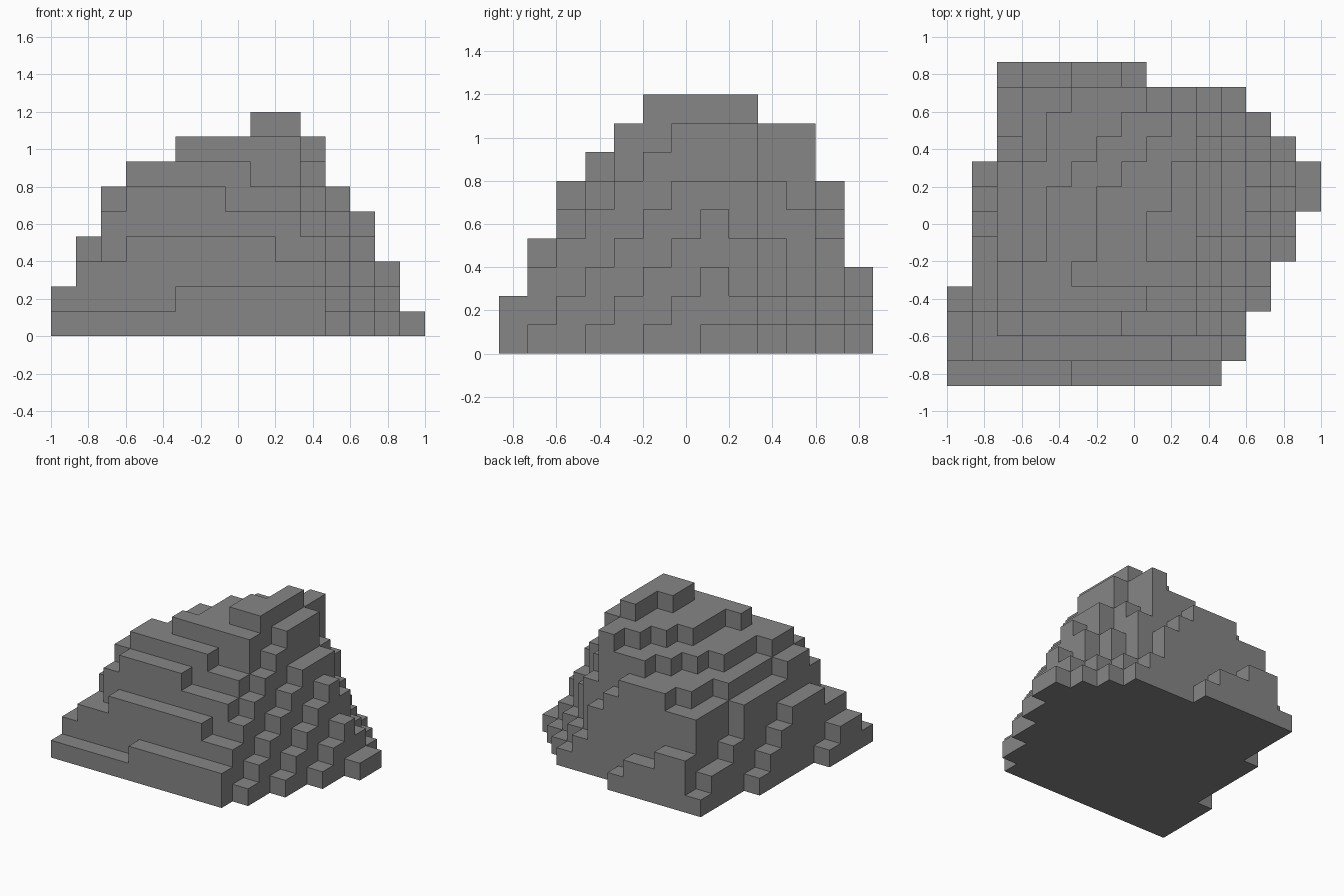
import bpy, bmesh, math

if "Cube" in bpy.data.objects:
    bpy.data.objects.remove(bpy.data.objects["Cube"])

# Blocky stepped mound: a faceted hill snapped to a 15 x 13 x 9 grid of cubes
NX, NY = 15, 13
S = 2 / NX

# Irregular cubes that break from the smooth slopes: (column, row) -> height
IRREGULAR = {
    (1, 2): 3, (2, 2): 5,                            # chipped front left corner
    (1, 4): 4, (1, 5): 4, (1, 6): 3, (1, 7): 2,      # left steps
    (2, 7): 5, (2, 8): 5,                            # left pillar
    (4, 7): 7, (6, 7): 8, (6, 10): 6, (8, 10): 7,    # top terraces
    (9, 10): 8, (10, 10): 5,                         # tall back right block
}


def column_height(i, j):
    """Number of stacked cubes in column (i, j): the lowest of the hill's slopes."""
    slopes = (
        1.201 + 0.17 * i + 2.32 * j,                       # lower front
        4 - 0.217 * (i - 8.9) + 1.39 * (j - 1),            # upper front
        8.98 - 1.985 * (i - 10) + 0.97 * (j - 7),          # right, towards front
        1.1 + 1.75 * (22 - i - j),                         # right, towards back
        2.01 + 2.97 * i - 0.655 * (j - 2),                 # left
        0.9 - 0.55 * (i - 8) + 4.6 * (12 - j),             # back
        8 + 0.5 * (i - 5.02) - 0.25 * (j - 5),             # gentle top
    )
    return IRREGULAR.get((i, j), max(0, math.floor(min(slopes))))


heights = {(i, j): column_height(i, j) for i in range(NX) for j in range(NY)}
bm = bmesh.new()
verts = {}


def vert(i, j, k):
    if (i, j, k) not in verts:
        verts[i, j, k] = bm.verts.new(((i - NX / 2) * S, (j - NY / 2) * S, k * S))
    return verts[i, j, k]


def quad(*corners):
    bm.faces.new([vert(*c) for c in corners])


for (i, j), h in heights.items():
    if h == 0:
        continue
    # top and underside of the column
    quad((i, j, h), (i + 1, j, h), (i + 1, j + 1, h), (i, j + 1, h))
    quad((i, j, 0), (i, j + 1, 0), (i + 1, j + 1, 0), (i + 1, j, 0))
    # exposed walls above each lower neighbour
    walls = (
        ((0, -1), (i, j), (i + 1, j)),
        ((1, 0), (i + 1, j), (i + 1, j + 1)),
        ((0, 1), (i + 1, j + 1), (i, j + 1)),
        ((-1, 0), (i, j + 1), (i, j)),
    )
    for (di, dj), a, b in walls:
        for k in range(heights.get((i + di, j + dj), 0), h):
            quad((*a, k), (*b, k), (*b, k + 1), (*a, k + 1))

mesh = bpy.data.meshes.new("stepped_mound")
bm.to_mesh(mesh)
bm.free()
mound = bpy.data.objects.new("stepped_mound", mesh)
bpy.context.collection.objects.link(mound)

# dark stone colour
stone = bpy.data.materials.new("dark_stone")
stone.diffuse_color = (0.24, 0.24, 0.24, 1)
stone.use_nodes = True
stone.node_tree.nodes["Principled BSDF"].inputs["Base Color"].default_value = stone.diffuse_color
mesh.materials.append(stone)
